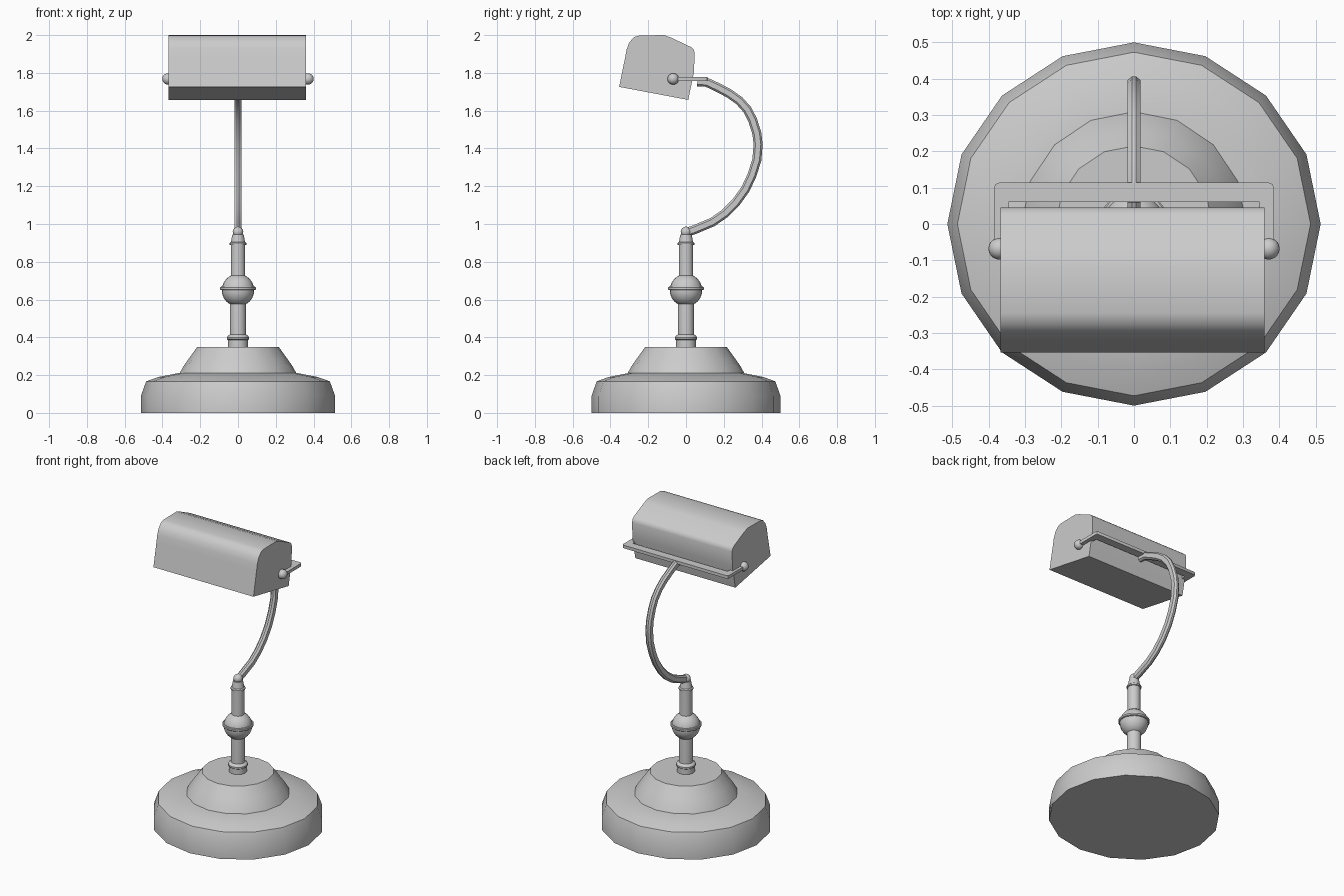
import bpy, bmesh, math
from mathutils import Vector

if "Cube" in bpy.data.objects:
    bpy.data.objects.remove(bpy.data.objects["Cube"])


def finish(name, bm, angle=35):
    bmesh.ops.recalc_face_normals(bm, faces=bm.faces)
    mesh = bpy.data.meshes.new(name)
    bm.to_mesh(mesh)
    bm.free()
    ob = bpy.data.objects.new(name, mesh)
    bpy.context.collection.objects.link(ob)
    bpy.ops.object.select_all(action='DESELECT')
    bpy.context.view_layer.objects.active = ob
    ob.select_set(True)
    bpy.ops.object.shade_smooth_by_angle(angle=math.radians(angle))
    return ob


def loft(name, rings, angle=35):
    """Skin equal-length closed rings and cap both ends."""
    bm = bmesh.new()
    vs = [[bm.verts.new(p) for p in r] for r in rings]
    n = len(rings[0])
    for a, b in zip(vs, vs[1:]):
        for i in range(n):
            j = (i + 1) % n
            bm.faces.new((a[i], a[j], b[j], b[i]))
    bm.faces.new(vs[0])
    bm.faces.new(vs[-1])
    return finish(name, bm, angle)


def lathe(name, profile, sides, sx=1.0, angle=35):
    steps = [2 * math.pi * i / sides for i in range(sides)]
    return loft(name, [[(r * math.cos(t) * sx, r * math.sin(t), z) for t in steps]
                       for r, z in profile], angle)


def ball(name, radius, loc):
    bm = bmesh.new()
    bmesh.ops.create_uvsphere(bm, u_segments=20, v_segments=12, radius=radius)
    ob = finish(name, bm)
    ob.location = loc
    return ob


# Stepped 16-sided foot
lathe("base", [(0.50, 0), (0.50, 0.09), (0.473, 0.167), (0.41, 0.19), (0.31, 0.21)],
      16, 1.028, 30)
lathe("base_dome", [(0.31, 0.208), (0.29, 0.245), (0.262, 0.285), (0.215, 0.35)], 16)

# Turned stem with collars
lathe("stem", [(0.053, 0.345), (0.053, 0.385), (0.059, 0.39), (0.059, 0.4),
               (0.05, 0.412), (0.043, 0.415), (0.043, 0.58), (0.038, 0.7),
               (0.038, 0.888), (0.044, 0.89), (0.044, 0.9), (0.037, 0.905),
               (0.03, 0.945)], 20)
ball("stem_ball", 0.086, (0, 0, 0.65))
lathe("stem_ball_ring", [(0.09, 0.65), (0.094, 0.654), (0.094, 0.664), (0.09, 0.668)], 24)
ball("pivot_ball", 0.028, (0, 0, 0.958))

# Curved arm: chamfered bar swept in the YZ plane
path = [(0.0, 0.955), (0.04, 0.968), (0.14, 1.01), (0.205, 1.055), (0.265, 1.115),
        (0.315, 1.185), (0.35, 1.26), (0.375, 1.34), (0.382, 1.42), (0.375, 1.48),
        (0.353, 1.55), (0.325, 1.605), (0.282, 1.653), (0.23, 1.69), (0.17, 1.722),
        (0.11, 1.75), (0.06, 1.753)]
pts = [Vector((0, y, z)) for y, z in path]
section = [(0.018, -0.014), (0.018, 0.014), (0.006, 0.024), (-0.006, 0.024),
           (-0.018, 0.014), (-0.018, -0.014), (-0.006, -0.024), (0.006, -0.024)]
rings = []
for i, p in enumerate(pts):
    t = (pts[min(i + 1, len(pts) - 1)] - pts[max(i - 1, 0)]).normalized()
    side = t.cross(Vector((1, 0, 0)))
    rings.append([p + Vector((a, 0, 0)) + side * b for a, b in section])
loft("curved_arm", rings)

# Flat U bracket holding the shade
half = [(0.345, 0.06), (0.345, -0.07), (0.385, -0.07), (0.385, 0.1), (0.381, 0.11), (0.371, 0.114)]
outline = half + [(-x, y) for x, y in reversed(half)]
loft("shade_bracket", [[(x, y, z) for x, y in outline] for z in (1.757, 1.777)])

# Shade: curved hood profile run along X
hood = [(-0.354, 1.726), (-0.323, 1.878), (-0.314, 1.925), (-0.301, 1.96), (-0.275, 1.99),
        (-0.245, 1.998), (-0.116, 2.0), (-0.08, 1.987), (0.026, 1.937), (0.04, 1.925),
        (0.046, 1.905), (0.042, 1.804), (0.012, 1.657)]
loft("shade", [[(x, y, z) for y, z in hood] for x in (-0.367, 0.36)])

# Pivot knobs on both ends
for s, n in ((1, "right"), (-1, "left")):
    ball("knob_" + n, 0.03, (0.371 * s, -0.068, 1.768))
